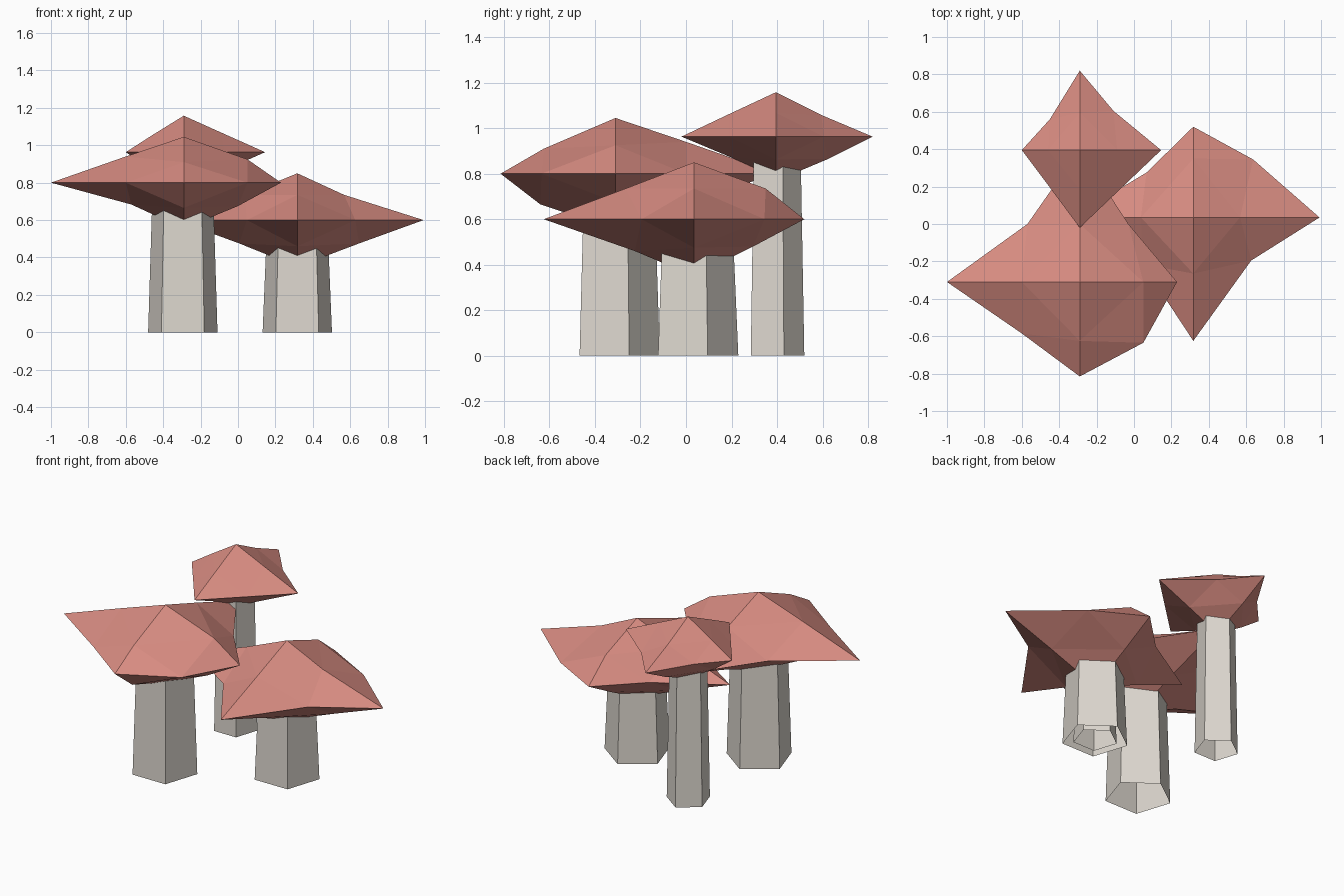
import bpy, bmesh, math

if "Cube" in bpy.data.objects:
    bpy.data.objects.remove(bpy.data.objects["Cube"])

def material(name, rgb):
    m = bpy.data.materials.new(name)
    m.diffuse_color = (*rgb, 1)
    m.use_nodes = True
    m.node_tree.nodes["Principled BSDF"].inputs["Base Color"].default_value = m.diffuse_color
    return m

CAP = material("cap_red", (0.68, 0.26, 0.22))
STEM = material("stem_cream", (0.72, 0.68, 0.62))

def finish(bm, name, mat, loc):
    mesh = bpy.data.meshes.new(name)
    bm.to_mesh(mesh)
    bm.free()
    mesh.materials.append(mat)
    obj = bpy.data.objects.new(name, mesh)
    obj.location = loc
    bpy.context.collection.objects.link(obj)

# Open five-sided tapered tube with one corner facing the back
def stem(name, x, y, r, height, taper=0.87):
    bm = bmesh.new()
    rings = []
    for z, rad in ((0, r), (height, r * taper)):
        rings.append([bm.verts.new((rad * math.cos(a), rad * math.sin(a), z))
                      for a in (math.radians(90 + 72 * i) for i in range(5))])
    lo, hi = rings
    for i in range(5):
        j = (i + 1) % 5
        bm.faces.new((lo[i], lo[j], hi[j], hi[i]))
    finish(bm, name, STEM, (x, y, 0))

# Irregular octahedron, each of its eight sides split into four triangles.
# tips: reach to +x, -x, +y, -y; diag: rim points between the tips;
# upper / lower: (reach, rise) of the ridge points towards each tip
def cap(name, loc, h, tips, diag, upper, lower):
    bm = bmesh.new()
    for sx in (1, -1):
        for sy in (1, -1):
            for sz in (1, -1):
                ix, iy = (0 if sx > 0 else 1), (2 if sy > 0 else 3)
                mids = upper if sz > 0 else lower
                dx, dy = diag[sx, sy]
                X = (sx * tips[ix], 0, 0)
                Y = (0, sy * tips[iy], 0)
                Z = (0, 0, sz * h)
                XY = (sx * dx, sy * dy, 0)
                XZ = (sx * mids[ix][0], 0, sz * mids[ix][1])
                YZ = (0, sy * mids[iy][0], sz * mids[iy][1])
                for tri in ((X, XY, XZ), (Y, YZ, XY), (Z, XZ, YZ), (XY, YZ, XZ)):
                    bm.faces.new([bm.verts.new(p) for p in tri])
    bmesh.ops.remove_doubles(bm, verts=bm.verts, dist=1e-4)
    bmesh.ops.recalc_face_normals(bm, faces=bm.faces)
    finish(bm, name, CAP, loc)

# Left front mushroom
stem("left_stem", -0.295, -0.31, 0.195, 0.78)
cap("left_cap", (-0.29, -0.31, 0.80), 0.245, (0.52, 0.71, 0.71, 0.505),
    {(1, 1): (0.26, 0.31), (-1, 1): (0.28, 0.31),
     (1, -1): (0.34, 0.325), (-1, -1): (0.31, 0.275)},
    ((0.34, 0.125), (0.31, 0.14), (0.31, 0.14), (0.315, 0.11)),
    ((0.29, 0.125), (0.28, 0.117), (0.30, 0.13), (0.33, 0.135)))

# Right mushroom, with a thinner stem hidden inside its stem
stem("right_stem", 0.317, 0.035, 0.195, 0.58)
stem("inner_stem", 0.317, 0.035, 0.13, 0.55)
cap("right_cap", (0.317, 0.035, 0.60), 0.25, (0.675, 0.65, 0.485, 0.66),
    {(1, 1): (0.32, 0.31), (-1, 1): (0.25, 0.24),
     (1, -1): (0.31, 0.23), (-1, -1): (0.27, 0.25)},
    ((0.25, 0.135), (0.28, 0.135), (0.315, 0.135), (0.30, 0.135)),
    ((0.33, 0.125), (0.31, 0.125), (0.26, 0.12), (0.26, 0.14)))

# Back mushroom
stem("back_stem", -0.29, 0.39, 0.13, 0.94)
cap("back_cap", (-0.29, 0.395, 0.963), 0.195, (0.435, 0.31, 0.425, 0.415),
    {(1, 1): (0.18, 0.21), (-1, 1): (0.16, 0.165),
     (1, -1): (0.22, 0.205), (-1, -1): (0.16, 0.20)},
    ((0.20, 0.105), (0.17, 0.09), (0.20, 0.095), (0.21, 0.097)),
    ((0.21, 0.10), (0.18, 0.09), (0.23, 0.098), (0.195, 0.092)))
